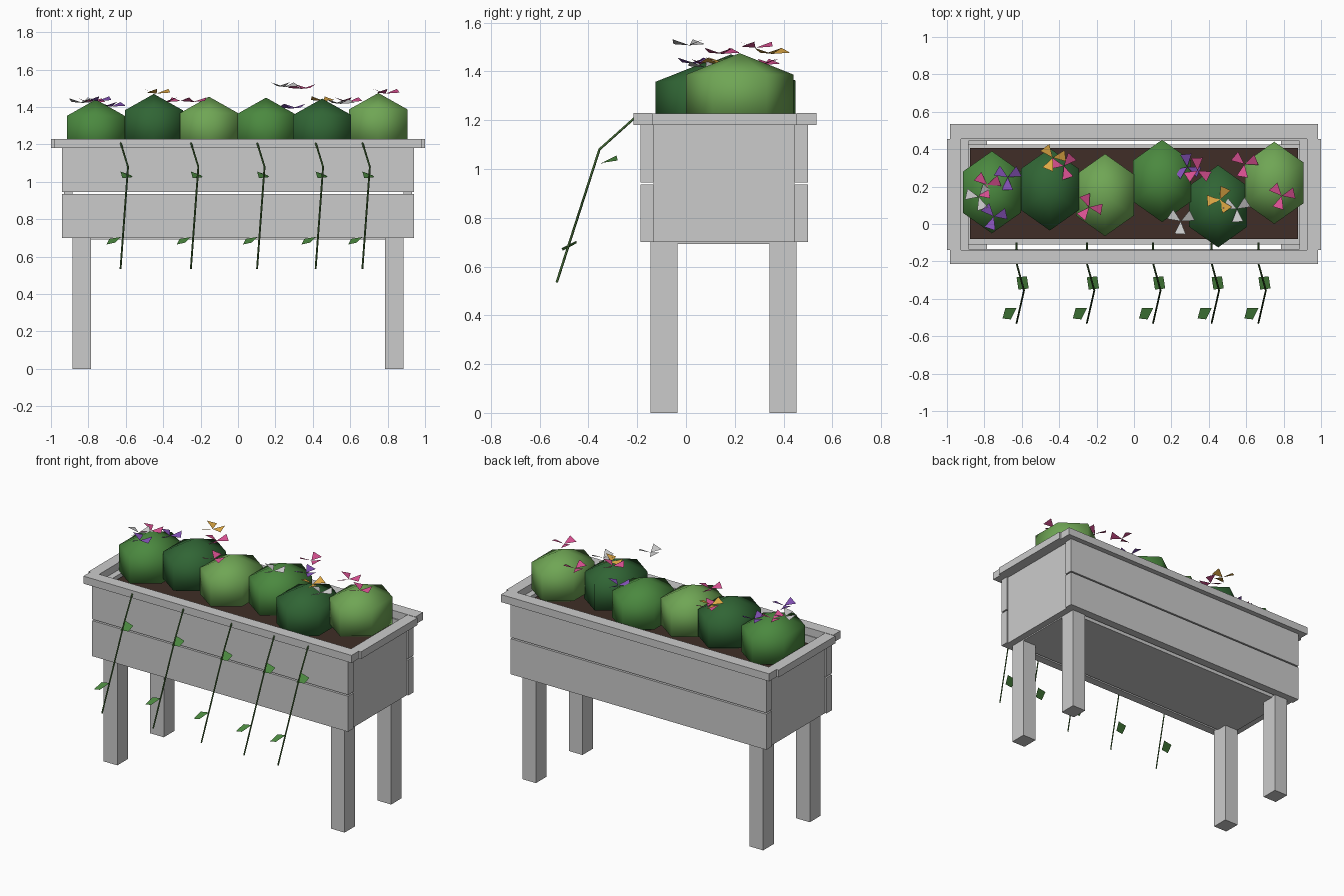
import bpy, bmesh, math, random
from mathutils import Vector

if "Cube" in bpy.data.objects:
    bpy.data.objects.remove(bpy.data.objects["Cube"])

random.seed(4)
MATS = {}
COLORS = {
    "soil": (0.05, 0.027, 0.02), "dark_green": (0.03, 0.13, 0.035),
    "mid_green": (0.07, 0.25, 0.05), "light_green": (0.16, 0.38, 0.09),
    "stem_green": (0.05, 0.13, 0.03), "pink": (0.68, 0.08, 0.28),
    "purple": (0.22, 0.08, 0.45), "white": (0.8, 0.8, 0.8), "yellow": (0.75, 0.4, 0.06),
}


def paint(ob, color):
    if color not in MATS:
        MATS[color] = bpy.data.materials.new(color)
        MATS[color].diffuse_color = (*COLORS[color], 1)
    ob.data.materials.append(MATS[color])


def make(name, bm, color=None, smooth=False):
    me = bpy.data.meshes.new(name)
    for f in bm.faces:
        f.smooth = smooth
    bm.to_mesh(me)
    bm.free()
    ob = bpy.data.objects.new(name, me)
    bpy.context.collection.objects.link(ob)
    if color:
        paint(ob, color)
    return ob


def box(name, x, y, z, color=None):
    bm = bmesh.new()
    bmesh.ops.create_cube(bm, size=1)
    for v in bm.verts:
        for i, (a, b) in enumerate((x, y, z)):
            v.co[i] = a if v.co[i] < 0 else b
    return make(name, bm, color)


def mirror_x(a, b, s):
    return tuple(sorted((a * s, b * s)))


# Long boards (two per side with a gap) and long rim pieces
for side, y, ry in (("front", (-0.187, -0.133), (-0.215, -0.138)),
                    ("back", (0.445, 0.50), (0.455, 0.535))):
    box(side + "_lower_board", (-0.94, 0.94), y, (0.70, 0.936))
    box(side + "_upper_board", (-0.94, 0.94), y, (0.945, 1.18))
    box(side + "_rim", (-0.985, 0.985), ry, (1.18, 1.23))

# End panels, end rims and legs
for side, s in (("left", -1), ("right", 1)):
    box(side + "_end_panel", mirror_x(0.885, 0.93, s), (-0.133, 0.445), (0.70, 1.18))
    box(side + "_end_rim", mirror_x(0.925, 1.0, s), (-0.138, 0.455), (1.18, 1.228))
    for end, y in (("front", (-0.145, -0.035)), ("back", (0.343, 0.454))):
        box(f"{end}_{side}_leg", mirror_x(0.785, 0.885, s), y, (0, 0.70))

# Floor and soil
box("floor", (-0.885, 0.885), (-0.11, 0.425), (0.692, 0.72))
box("soil", (-0.877, 0.877), (-0.08, 0.405), (1.08, 1.16), "soil")

# Bushes: six-sided low spheres (x, y, top height, colour)
for x, y, top, color in ((-0.76, 0.17, 1.44, "mid_green"), (-0.45, 0.185, 1.47, "dark_green"),
                         (-0.155, 0.155, 1.455, "light_green"), (0.15, 0.23, 1.45, "mid_green"),
                         (0.45, 0.095, 1.445, "dark_green"), (0.75, 0.22, 1.475, "light_green")):
    bm = bmesh.new()
    bmesh.ops.create_uvsphere(bm, u_segments=6, v_segments=3, radius=1)
    for v in bm.verts:
        v.co = Vector((x + v.co.x * 0.207, y + v.co.y * 0.254, top - 0.175 + v.co.z * 0.175))
    make("bush", bm, color, smooth=True)

# Flowers: three triangular petals lifted at the outer edge
for x, y, z, color in ((-0.675, 0.25, 1.41, "purple"), (-0.75, 0.04, 1.44, "purple"),
                       (-0.83, 0.145, 1.43, "white"), (-0.785, 0.21, 1.43, "pink"),
                       (-0.435, 0.355, 1.48, "yellow"), (-0.375, 0.31, 1.435, "pink"),
                       (-0.24, 0.09, 1.435, "pink"), (0.285, 0.305, 1.40, "purple"),
                       (0.34, 0.285, 1.505, "pink"), (0.25, 0.015, 1.515, "white"),
                       (0.46, 0.13, 1.44, "yellow"), (0.55, 0.08, 1.425, "white"),
                       (0.59, 0.32, 1.435, "pink"), (0.79, 0.15, 1.48, "pink")):
    bm = bmesh.new()
    start = random.uniform(0, 2.1)
    for k in range(3):
        a = start + k * math.tau / 3
        pts = [(0, 0, 0)] + [(0.075 * math.cos(a + d), 0.075 * math.sin(a + d), h)
                             for d, h in ((-0.42, 0.005), (0.42, 0.025))]
        bm.faces.new([bm.verts.new(Vector((x, y, z - 0.008)) + Vector(p)) for p in pts])
    make("flower", bm, color)

# Trailing vines over the front, each with two leaves
LEAVES = (((0.035, -0.315, 1.035),
           ((-0.035, 0.03, 0.02), (-0.025, -0.035, -0.015), (0.03, -0.03, -0.01), (0.02, 0.035, 0))),
          ((-0.04, -0.48, 0.685),
           ((-0.02, 0.03, 0.01), (-0.035, -0.025, -0.02), (0.01, -0.03, -0.01), (0.04, 0.03, 0.02))))
for x in (-0.628, -0.252, 0.102, 0.415, 0.665):
    cu = bpy.data.curves.new("vine", "CURVE")
    cu.dimensions = "3D"
    cu.bevel_depth = 0.005
    cu.bevel_resolution = 0
    cu.use_fill_caps = True
    path = ((0, -0.10, 1.20), (0, -0.21, 1.21), (0.04, -0.355, 1.08), (0, -0.53, 0.535))
    sp = cu.splines.new("POLY")
    sp.points.add(len(path) - 1)
    for p, (dx, y, z) in zip(sp.points, path):
        p.co = (x + dx, y, z, 1)
    vine = bpy.data.objects.new("vine", cu)
    bpy.context.collection.objects.link(vine)
    paint(vine, "stem_green")
    for centre, corners in LEAVES:
        bm = bmesh.new()
        base = Vector((x, 0, 0)) + Vector(centre)
        bm.faces.new([bm.verts.new(base + Vector(c)) for c in corners])
        make("vine_leaf", bm, "mid_green")

for m in bpy.data.materials:
    if m.users and not m.is_grease_pencil:
        m.use_nodes = True
        m.node_tree.nodes["Principled BSDF"].inputs["Base Color"].default_value = m.diffuse_color
